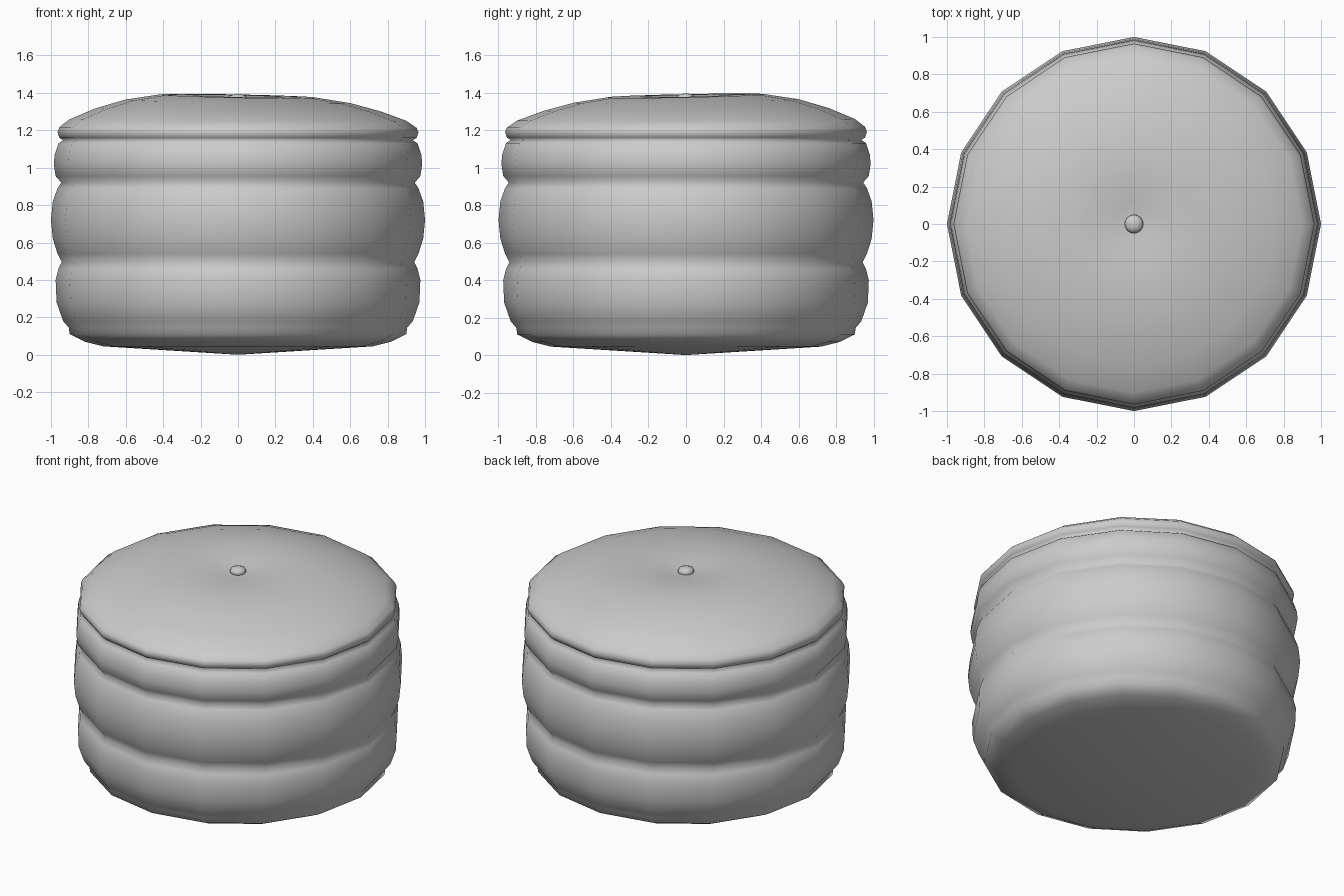
import bpy, bmesh, math

if "Cube" in bpy.data.objects:
    bpy.data.objects.remove(bpy.data.objects["Cube"])

SIDES = 16


def lathe(name, profile, z_bottom, z_top, angle=180, warp=None):
    """Spin (radius, z) points into a closed, smooth shaded body."""
    bm = bmesh.new()
    rings = [[bm.verts.new((r * math.cos(2 * math.pi * i / SIDES),
                            r * math.sin(2 * math.pi * i / SIDES), z))
              for i in range(SIDES)] for r, z in profile]
    low = bm.verts.new((0, 0, z_bottom))
    high = bm.verts.new((0, 0, z_top))
    for i in range(SIDES):
        j = (i + 1) % SIDES
        for a, b in zip(rings, rings[1:]):
            bm.faces.new((a[i], a[j], b[j], b[i]))
        bm.faces.new((low, rings[0][j], rings[0][i]))
        bm.faces.new((high, rings[-1][i], rings[-1][j]))
    if warp:
        for v in bm.verts:
            v.co.z += warp(v.co)
    mesh = bpy.data.meshes.new(name)
    bm.to_mesh(mesh)
    bm.free()
    ob = bpy.data.objects.new(name, mesh)
    bpy.context.collection.objects.link(ob)
    bpy.ops.object.select_all(action='DESELECT')
    bpy.context.view_layer.objects.active = ob
    ob.select_set(True)
    bpy.ops.object.shade_smooth_by_angle(angle=math.radians(angle))
    return ob


# Uneven sag of the stuffed top, highest at the back left
def sag(co):
    r = math.hypot(co.x, co.y)
    if co.z < 1.2 or r < 0.05:
        return 0
    return 0.025 * (co.y - co.x) * max(0, 1 - r * r)


# Padded body: three bulging bands, pinched seams, overhanging lid, dimpled top
cushion_profile = [
    (0.72, 0.045), (0.82, 0.07), (0.90, 0.11), (0.905, 0.145),
    (0.935, 0.18), (0.97, 0.28), (0.975, 0.40), (0.96, 0.46), (0.942, 0.495),
    (0.965, 0.54), (0.99, 0.62), (1.0, 0.72), (0.99, 0.82), (0.965, 0.89),
    (0.945, 0.92), (0.975, 0.955), (0.985, 1.02), (0.98, 1.07), (0.96, 1.13),
    (0.935, 1.147), (0.955, 1.16), (0.965, 1.19), (0.955, 1.215),
    (0.90, 1.255), (0.76, 1.31), (0.60, 1.355), (0.42, 1.383),
    (0.25, 1.383), (0.12, 1.37),
]
lathe("pouf_cushion", cushion_profile, 0.0, 1.355, 180, sag)

# Button in the dimple
button_profile = [(0.04, 1.35), (0.05, 1.368), (0.042, 1.385), (0.022, 1.393)]
lathe("top_button", button_profile, 1.345, 1.395, 60)
